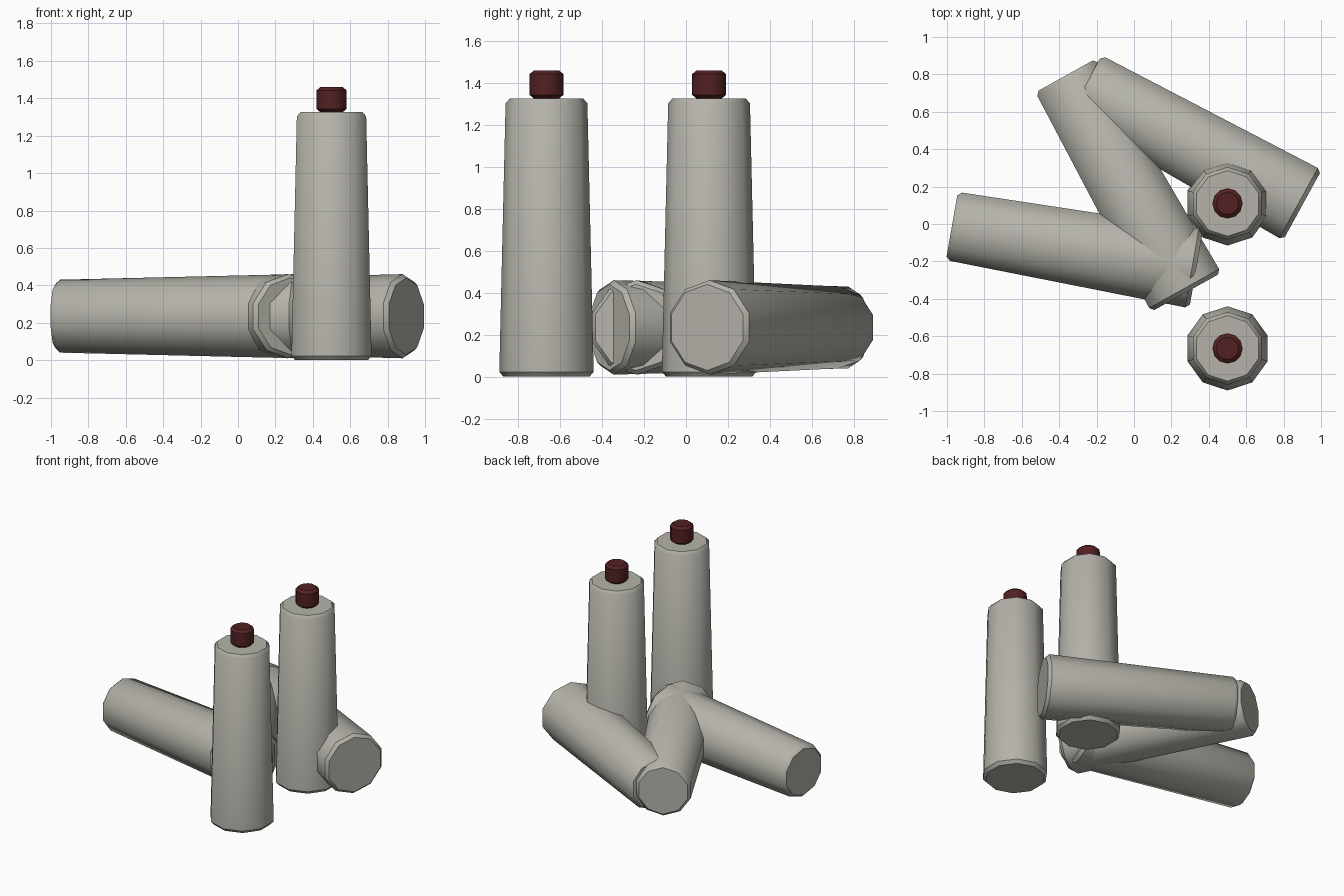
import bpy
import bmesh
from math import pi, atan2
from mathutils import Matrix, Vector

old = bpy.data.objects.get("Cube")
if old:
    bpy.data.objects.remove(old, do_unlink=True)


def make_material(name, rgb):
    mat = bpy.data.materials.new(name)
    mat.use_nodes = True
    colour = (*rgb, 1.0)
    mat.diffuse_color = colour
    mat.node_tree.nodes["Principled BSDF"].inputs["Base Color"].default_value = colour
    return mat


STONE = make_material("warm_grey", (0.46, 0.45, 0.40))
RED = make_material("dark_red", (0.085, 0.015, 0.017))


def lathe(name, profile, sides, mat, matrix):
    """Closed body of revolution about local z from (radius, height) pairs."""
    bm = bmesh.new()
    rings = []
    for radius, height in profile:
        ring = []
        for i in range(sides):
            spin = Matrix.Rotation(2 * pi * i / sides, 3, "Z")
            ring.append(bm.verts.new(spin @ Vector((0, radius, height))))
        rings.append(ring)
    for low, high in zip(rings, rings[1:]):
        for i in range(sides):
            j = (i + 1) % sides
            bm.faces.new((low[i], low[j], high[j], high[i]))
    bm.faces.new(reversed(rings[0]))
    bm.faces.new(rings[-1])
    mesh = bpy.data.meshes.new(name)
    bm.to_mesh(mesh)
    bm.free()
    mesh.materials.append(mat)
    obj = bpy.data.objects.new(name, mesh)
    bpy.context.collection.objects.link(obj)
    obj.matrix_world = matrix
    bpy.ops.object.select_all(action="DESELECT")
    obj.select_set(True)
    bpy.context.view_layer.objects.active = obj
    bpy.ops.object.shade_smooth_by_angle(angle=0.68)
    return obj


# Tapered ten-sided body with chamfered ends
LENGTH, CHAMFER = 1.28, 0.023
BODY = [(0.205, -CHAMFER), (0.225, 0), (0.195, LENGTH), (0.175, LENGTH + CHAMFER)]
TIP = [(0.06, 0), (0.081, 0.018), (0.081, 0.116), (0.06, 0.134)]

# Upright columns with a red tip
for label, y in (("front", -0.665), ("back", 0.11)):
    lathe(label + "_column", BODY, 10, STONE, Matrix.Translation((0.5, y, CHAMFER)))
    lathe(label + "_column_tip", TIP, 12, RED,
          Matrix.Translation((0.5, y, LENGTH + 2 * CHAMFER)))

# Fallen columns, each from the wide end to the narrow end
FALLEN = {
    "right_fallen_column": ((0.31, -0.235), (-0.95, -0.015)),
    "middle_fallen_column": ((0.268, -0.345), (-0.355, 0.775)),
    "left_fallen_column": ((0.88, 0.112), (-0.238, 0.726)),
}
for name, (wide, narrow) in FALLEN.items():
    heading = atan2(narrow[1] - wide[1], narrow[0] - wide[0])
    # Local z is laid along the heading with a cross-section corner up
    place = (Matrix.Translation((*wide, 0.235))
             @ Matrix.Rotation(heading + pi / 2, 4, "Z")
             @ Matrix.Rotation(pi / 2, 4, "X"))
    lathe(name, BODY, 10, STONE, place)
